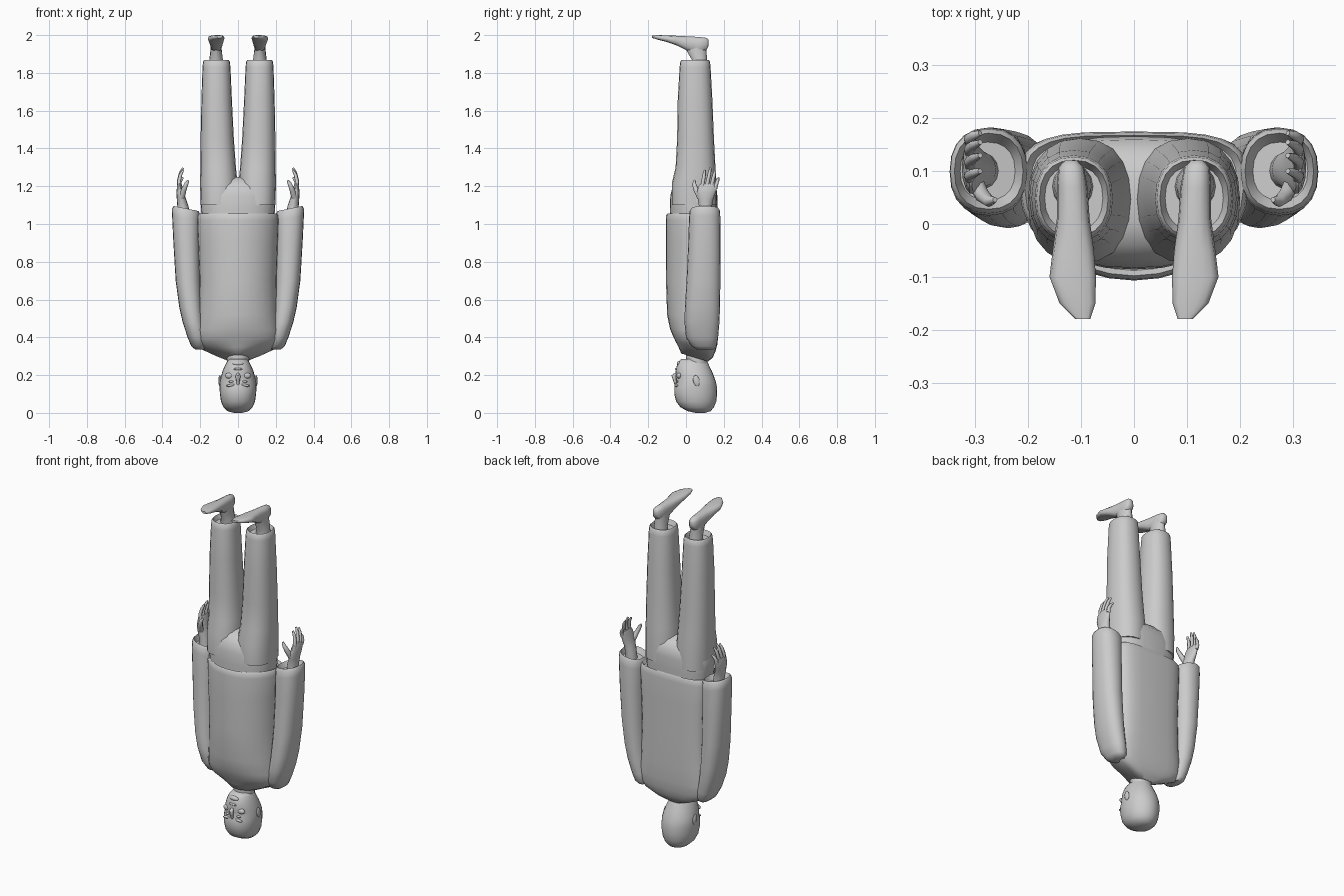
import bpy, bmesh, math
from mathutils import Vector


def ring(cx, y0, y1, z, rx, pf=2.0, pb=2.0, split=0.5, tilt=0.0, n=20):
    """Horizontal section from front y0 to back y1, squarer with higher power."""
    cy = y0 + (y1 - y0) * split
    pts = []
    for i in range(n):
        a = 2 * math.pi * i / n
        c, s = math.cos(a), math.sin(a)
        p, d = (pf, cy - y0) if s < 0 else (pb, y1 - cy)
        x = math.copysign(abs(c) ** (2 / p), c) * rx
        y = math.copysign(abs(s) ** (2 / p), s) * d
        pts.append(Vector((cx + x, cy + y, z - tilt * y)))
    return pts


def yring(cx, y, z0, z1, rx, p=2.6, n=14):
    """Section across the y axis."""
    pts = []
    for i in range(n):
        a = 2 * math.pi * i / n
        c, s = math.cos(a), math.sin(a)
        pts.append(Vector((cx + math.copysign(abs(c) ** (2 / p), c) * rx, y,
                           (z0 + z1) / 2 + math.copysign(abs(s) ** (2 / p), s) * (z1 - z0) / 2)))
    return pts


def loft(name, rings, side=1, angle=50):
    bm = bmesh.new()
    rows = [[bm.verts.new((v.x * side, v.y, v.z)) for v in r] for r in rings]
    n = len(rows[0])
    for a, b in zip(rows, rows[1:]):
        for i in range(n):
            j = (i + 1) % n
            bm.faces.new((a[i], a[j], b[j], b[i]))
    bm.faces.new(rows[0])
    bm.faces.new(rows[-1])
    bmesh.ops.recalc_face_normals(bm, faces=bm.faces)
    me = bpy.data.meshes.new(name)
    bm.to_mesh(me)
    bm.free()
    ob = bpy.data.objects.new(name, me)
    bpy.context.collection.objects.link(ob)
    me.shade_smooth()
    me.set_sharp_from_angle(angle=math.radians(angle))
    return ob


def tube(name, path, radii, side=1, n=8):
    path = [Vector(p) for p in path]
    rings = []
    for i, p in enumerate(path):
        d = (path[min(i + 1, len(path) - 1)] - path[max(i - 1, 0)]).normalized()
        u = d.cross(Vector((0, 1, 0))).normalized()
        w = d.cross(u)
        rings.append([p + (u * math.cos(t * 2 * math.pi / n) + w * math.sin(t * 2 * math.pi / n)) * radii[i]
                      for t in range(n)])
    return loft(name, rings, side)


def blob(name, loc, scale, rot=(0, 0, 0)):
    bpy.ops.mesh.primitive_uv_sphere_add(segments=14, ring_count=8, location=loc, rotation=rot)
    ob = bpy.context.object
    ob.name = name
    ob.scale = scale
    bpy.ops.object.shade_smooth()
    return ob


# Head, crown resting on the ground: z, half width, front y, back y
head = [(0.0, 0.022, 0.05, 0.10), (0.009, 0.055, 0.01, 0.13), (0.03, 0.077, -0.03, 0.148),
        (0.06, 0.09, -0.052, 0.16), (0.10, 0.096, -0.062, 0.165), (0.14, 0.098, -0.062, 0.163),
        (0.165, 0.096, -0.052, 0.158), (0.19, 0.091, -0.054, 0.15), (0.22, 0.082, -0.055, 0.138),
        (0.245, 0.072, -0.05, 0.125), (0.268, 0.06, -0.042, 0.115), (0.285, 0.045, -0.025, 0.105)]
loft("head", [ring(0, y0, y1, z, w, 2.2, 2, n=24) for z, w, y0, y1 in head])
loft("neck", [ring(0, 0.0, 0.115, z, 0.058) for z in (0.22, 0.29, 0.36)])

# Face details
tube("nose", [(0, -0.052, 0.145), (0, -0.059, 0.175), (0, -0.064, 0.195), (0, -0.052, 0.207)],
     [0.007, 0.010, 0.014, 0.008])
blob("mouth", (0, -0.051, 0.232), (0.026, 0.007, 0.006))
blob("chin", (0, -0.036, 0.262), (0.03, 0.013, 0.014))
for s in (1, -1):
    blob("eye", (s * 0.036, -0.046, 0.166), (0.014, 0.007, 0.006))
    blob("brow", (s * 0.038, -0.05, 0.146), (0.026, 0.010, 0.007), (0, s * 0.15, 0))
    blob("cheek", (s * 0.045, -0.036, 0.197), (0.024, 0.014, 0.016))
    blob("ear", (s * 0.096, 0.055, 0.17), (0.008, 0.017, 0.03), (0.2, 0, 0))

# Jacket body with a recessed hem: z, half width, front y, back y, tilt
jacket = [(0.288, 0.06, -0.025, 0.118, 0.3), (0.315, 0.125, -0.04, 0.142, 0.3),
          (0.345, 0.195, -0.055, 0.156, 0.25), (0.38, 0.222, -0.07, 0.166, 0.2),
          (0.43, 0.222, -0.085, 0.172, 0.1), (0.52, 0.21, -0.10, 0.175, 0),
          (0.70, 0.205, -0.106, 0.175, 0), (0.90, 0.212, -0.107, 0.175, 0),
          (1.02, 0.217, -0.107, 0.175, 0), (1.045, 0.214, -0.105, 0.173, 0),
          (1.055, 0.207, -0.098, 0.168, 0), (1.04, 0.195, -0.088, 0.16, 0)]
loft("jacket", [ring(0, y0, y1, z, w, 2.0, 3.6, 0.62, t, 28) for z, w, y0, y1, t in jacket])

# Trouser seat
seat = [(1.0, 0.19, -0.085, 0.162), (1.08, 0.196, -0.086, 0.166), (1.15, 0.199, -0.083, 0.166),
        (1.20, 0.18, -0.07, 0.16), (1.235, 0.13, -0.04, 0.13), (1.25, 0.06, 0.0, 0.09)]
loft("trouser_seat", [ring(0, y0, y1, z, w, 2.3, 2.7, 0.55, 0, 28) for z, w, y0, y1 in seat])

for s in (1, -1):
    # Trouser leg with hollow cuff: z, centre x, half width, front y, back y
    leg = [(1.10, 0.103, 0.095, -0.075, 0.163), (1.22, 0.102, 0.099, -0.074, 0.162),
           (1.30, 0.105, 0.094, -0.055, 0.156), (1.45, 0.110, 0.088, -0.047, 0.148),
           (1.65, 0.113, 0.081, -0.044, 0.14), (1.83, 0.114, 0.074, -0.034, 0.13),
           (1.86, 0.114, 0.071, -0.03, 0.127), (1.867, 0.114, 0.065, -0.024, 0.121),
           (1.84, 0.114, 0.055, -0.012, 0.11)]
    loft("trouser_leg", [ring(cx, y0, y1, z, w, 2.3, 2.3) for z, cx, w, y0, y1 in leg], s)

    # Ankle and foot with the sole facing up
    loft("ankle", [ring(0.116, y0, y1, z, w, n=14) for z, w, y0, y1 in
                   ((1.80, 0.042, 0.025, 0.115), (1.87, 0.036, 0.03, 0.112), (1.92, 0.03, 0.0, 0.11),
                    (1.97, 0.027, -0.01, 0.114))], s)
    foot = [(0.12, 0.119, 1.945, 1.975, 0.012), (0.108, 0.119, 1.92, 1.986, 0.024),
            (0.07, 0.117, 1.90, 1.991, 0.029), (0.01, 0.115, 1.915, 1.994, 0.031),
            (-0.05, 0.115, 1.945, 1.997, 0.039), (-0.10, 0.116, 1.963, 1.999, 0.044),
            (-0.15, 0.107, 1.976, 2.0, 0.034), (-0.18, 0.097, 1.985, 1.998, 0.014)]
    loft("foot", [yring(cx, y, z0, z1, w) for y, cx, z0, z1, w in foot], s)

    # Sleeve with hollow cuff: z, centre x, half width, front y, back y
    sleeve = [(0.335, 0.20, 0.025, 0.06, 0.145), (0.352, 0.205, 0.042, 0.03, 0.16),
              (0.40, 0.217, 0.05, 0.0, 0.17), (0.48, 0.237, 0.056, -0.008, 0.177),
              (0.56, 0.25, 0.061, -0.006, 0.18), (0.70, 0.264, 0.066, 0.003, 0.182),
              (0.90, 0.272, 0.07, 0.012, 0.183), (1.03, 0.275, 0.074, 0.016, 0.182),
              (1.07, 0.275, 0.073, 0.02, 0.18), (1.082, 0.275, 0.065, 0.028, 0.172),
              (1.05, 0.277, 0.052, 0.045, 0.155)]
    rings = [ring(cx, y0, y1, z, w, 2.3, 2.3) for z, cx, w, y0, y1 in sleeve]
    for r in rings[-4:]:
        for v in r:
            v.z += (v.x - 0.275) * 0.2
    loft("sleeve", rings, s)

    # Hand pointing up
    palm = [(1.03, 0.287, 0.032, 0.065, 0.135), (1.09, 0.291, 0.03, 0.068, 0.138),
            (1.13, 0.299, 0.025, 0.062, 0.145), (1.165, 0.306, 0.02, 0.056, 0.158),
            (1.20, 0.309, 0.014, 0.064, 0.168), (1.217, 0.309, 0.008, 0.08, 0.16)]
    loft("palm", [ring(cx, y0, y1, z, w, n=14) for z, cx, w, y0, y1 in palm], s)
    for y, ty, tz in ((0.085, 0.10, 1.285), (0.108, 0.13, 1.297), (0.132, 0.155, 1.285), (0.154, 0.172, 1.245)):
        h = tz - 1.19
        tube("finger", [(0.309, y, 1.19), (0.312, y + (ty - y) * 0.4, 1.19 + h * 0.4),
                        (0.304, y + (ty - y) * 0.75, 1.19 + h * 0.75), (0.291, ty, tz)],
             [0.012, 0.010, 0.009, 0.005], s)
    tube("thumb", [(0.298, 0.075, 1.14), (0.287, 0.054, 1.18), (0.274, 0.043, 1.212), (0.263, 0.046, 1.232)],
         [0.016, 0.014, 0.011, 0.005], s)
